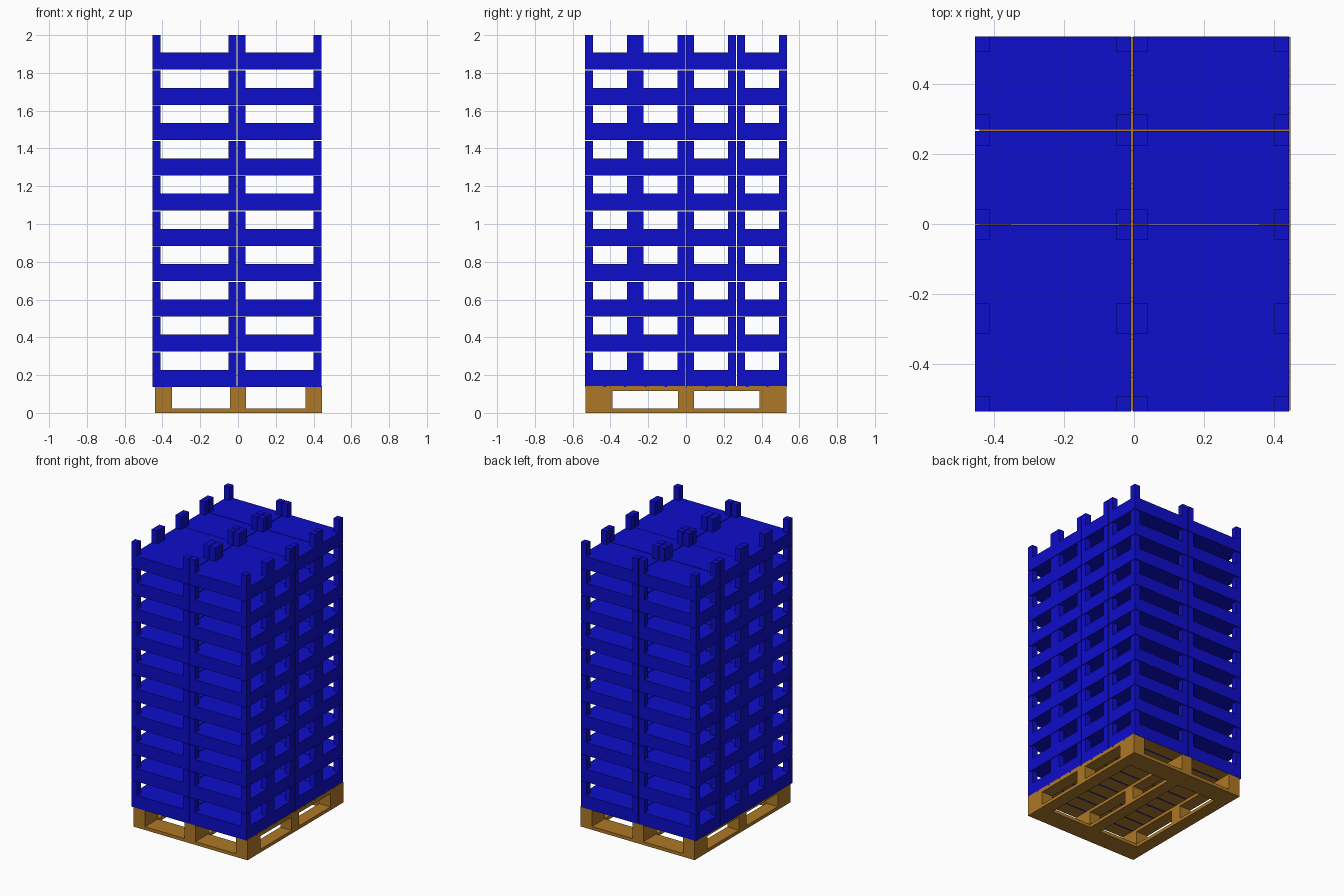
import bpy, bmesh
from mathutils import Matrix, Vector

cube = bpy.data.objects.get("Cube")
if cube:
    bpy.data.objects.remove(cube, do_unlink=True)


def material(name, color):
    m = bpy.data.materials.new(name)
    m.use_nodes = True
    m.diffuse_color = color
    m.node_tree.nodes["Principled BSDF"].inputs["Base Color"].default_value = color
    return m


blue = material("blue plastic", (0.004, 0.004, 0.6, 1))
wood = material("pallet wood", (0.42, 0.19, 0.02, 1))


def box(bm, x, y, z):
    """Add a box given its (min, max) range on each axis."""
    lo, hi = (Vector(c) for c in zip(x, y, z))
    bmesh.ops.create_cube(bm, size=1, matrix=Matrix.Translation((lo + hi) / 2)
                          @ Matrix.Diagonal((*(hi - lo), 1)))


def mesh_from(name, bm, mat):
    me = bpy.data.meshes.new(name)
    bm.to_mesh(me)
    bm.free()
    me.materials.append(mat)
    return me


def add(name, me, loc=(0, 0, 0)):
    ob = bpy.data.objects.new(name, me)
    ob.location = loc
    bpy.context.collection.objects.link(ob)
    return ob


def boxes(name, parts, mat):
    bm = bmesh.new()
    for p in parts:
        box(bm, *p)
    add(name, mesh_from(name, bm, mat))


# Pallet: three rows of blocks, bottom frame, stringers and top slats
cols = [(-0.44, -0.35), (-0.042, 0.042), (0.358, 0.446)]
rows = [(-0.532, -0.39), (-0.042, 0.042), (0.39, 0.533)]
full_x, full_y = (-0.44, 0.446), (-0.532, 0.533)
boxes("pallet_blocks", [(c, r, (0.023, 0.115)) for c in cols for r in rows], wood)
boxes("pallet_bottom_runners", [(c, full_y, (0, 0.023)) for c in cols], wood)
boxes("pallet_bottom_end_boards",
      [((a[1], b[0]), r, (0, 0.023)) for a, b in zip(cols, cols[1:])
       for r in (rows[0], rows[2])], wood)
boxes("pallet_stringers", [(c, full_y, (0.115, 0.136)) for c in cols], wood)

slats, gap = 10, 0.012
step = (full_y[1] - full_y[0] + gap) / slats
boxes("pallet_top_slats",
      [(full_x, (full_y[0] + i * step, full_y[0] + (i + 1) * step - gap),
        (0.136, 0.143)) for i in range(slats)], wood)

# One crate: closed body with four corner posts
W, D, BODY, HEIGHT, POST = 0.445, 0.266, 0.09, 0.183, 0.043
bm = bmesh.new()
box(bm, (0, W), (0, D), (0, BODY))
for x in (0, W - POST):
    for y in (0, D - POST):
        box(bm, (x, x + POST), (y, y + POST), (BODY, HEIGHT))
crate = mesh_from("crate", bm, blue)

# Ten layers of two by four crates
for layer in range(10):
    z = 0.138 + layer * 0.18656
    for i, x in enumerate((-0.453, -0.003)):
        for j, y in enumerate((-0.535, -0.269, -0.001, 0.269)):
            add(f"crate_layer{layer + 1}_{i + 1}_{j + 1}", crate, (x, y, z))
